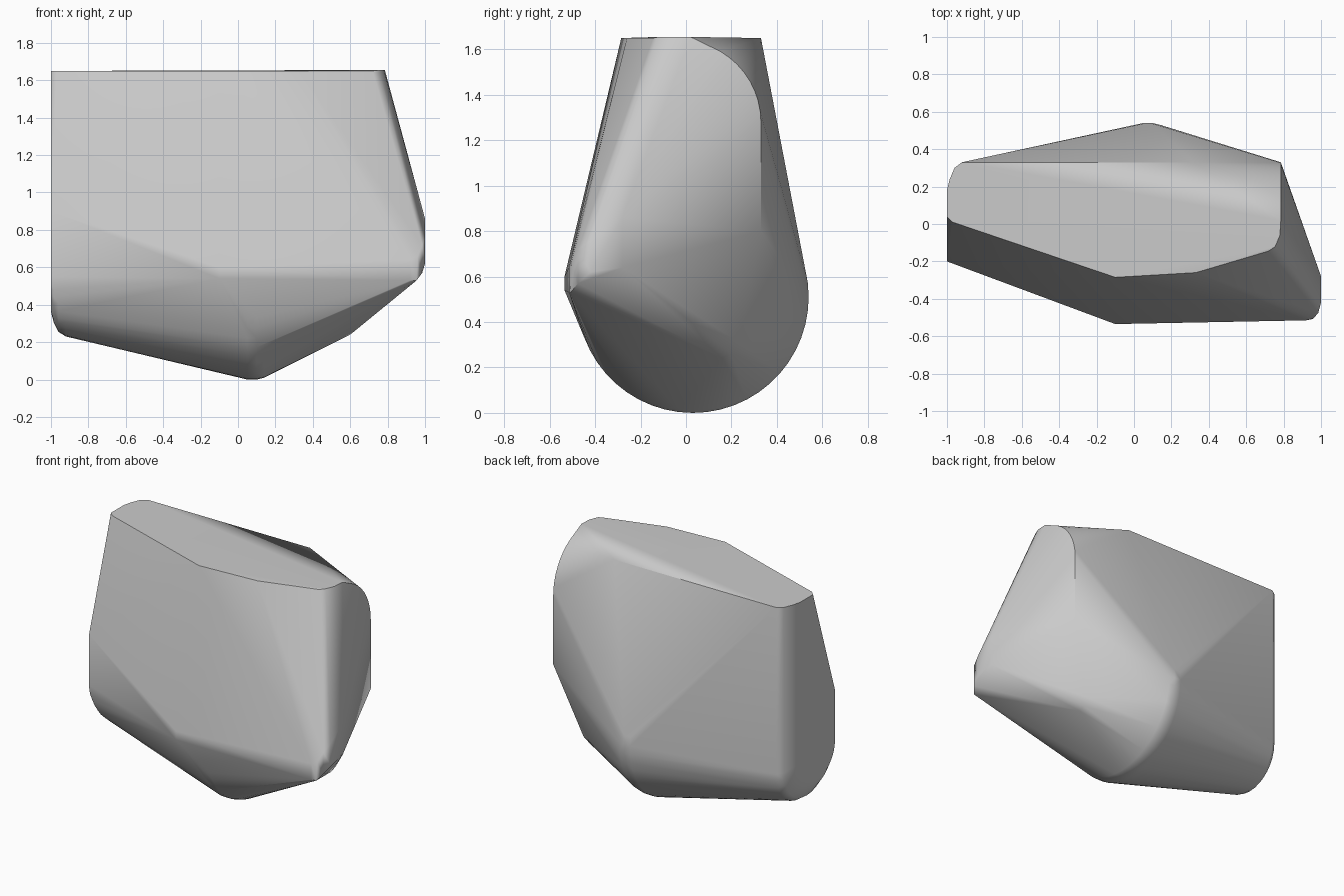
import bpy, bmesh, math

cube = bpy.data.objects.get("Cube")
if cube:
    bpy.data.objects.remove(cube, do_unlink=True)

stone = bpy.data.materials.new("light_grey")
stone.use_nodes = True
grey = (0.6, 0.6, 0.6, 1)
stone.diffuse_color = grey
stone.node_tree.nodes["Principled BSDF"].inputs["Base Color"].default_value = grey


def arc(x, y, z, radius, start, end, steps):
    """Points on an arc in the plane at x; angles in degrees from +y towards +z."""
    angles = [math.radians(start + (end - start) * i / steps) for i in range(steps + 1)]
    return [(x, y + radius * math.cos(a), z + radius * math.sin(a)) for a in angles]


points = []

# Round belly ring around the middle
for x, r in ((0.02, 0.50), (0.05, 0.51), (0.10, 0.51), (0.14, 0.50)):
    points += arc(x, 0.03, 0.51, r, -215, 35, 36)

# Left end, round below and upright above, with a softened rim
for x, y, z, r in ((-0.92, 0.065, 0.495, 0.265), (-0.96, 0.05, 0.505, 0.25),
                   (-0.985, 0.02, 0.525, 0.22), (-1.0, -0.01, 0.55, 0.19)):
    points += arc(x, y, z, r, -180, 0, 16)
    points.append((x, y + r, 1.65))
points += [(-1, -0.2, 0.9), (-1, 0.04, 1.65), (-0.97, 0.01, 1.65)]

# Flat top outline
points += [(-0.1, -0.285, 1.65), (0.33, -0.26, 1.65), (0.72, -0.145, 1.65),
           (0.755, -0.12, 1.655), (0.78, -0.06, 1.655), (0.785, 0.02, 1.655),
           (0.32, 0.33, 1.65)]

# Rounded back corner of the right end
points += arc(0.785, -0.03, 1.28, 0.36, 0, 75, 10)
points.append((0.785, 0.33, 0.8))

# Front ridge and right front corner
points += [(-0.1, -0.535, 0.54), (-0.1, -0.535, 0.6),
           (0.92, -0.515, 0.53), (0.92, -0.515, 0.64),
           (0.955, -0.508, 0.53), (0.96, -0.505, 0.66),
           (0.985, -0.475, 0.57), (0.985, -0.475, 0.72),
           (1, -0.42, 0.62), (1, -0.42, 0.76),
           (1, -0.28, 0.64), (1, -0.28, 0.86)]

# Lower right keel corner
points += [(0.6, 0.16, 0.24), (0.605, 0.2, 0.26), (0.62, 0.235, 0.31)]

# Wrap all the sections in one convex skin
bm = bmesh.new()
for p in points:
    bm.verts.new(p)
bmesh.ops.remove_doubles(bm, verts=bm.verts, dist=0.004)
bmesh.ops.convex_hull(bm, input=bm.verts)
loose = [v for v in bm.verts if not v.link_faces]
bmesh.ops.delete(bm, geom=loose, context='VERTS')
bmesh.ops.dissolve_limit(bm, angle_limit=math.radians(1), verts=bm.verts, edges=bm.edges)
bmesh.ops.recalc_face_normals(bm, faces=bm.faces)

mesh = bpy.data.meshes.new("faceted_boulder")
bm.to_mesh(mesh)
bm.free()
mesh.materials.append(stone)
boulder = bpy.data.objects.new("faceted_boulder", mesh)
bpy.context.collection.objects.link(boulder)

# Smooth the rounded rims and keep the crisp edges
bpy.ops.object.select_all(action='DESELECT')
boulder.select_set(True)
bpy.context.view_layer.objects.active = boulder
bpy.ops.object.shade_smooth_by_angle(angle=math.radians(40))
weighted = boulder.modifiers.new("even_shading", 'WEIGHTED_NORMAL')
weighted.keep_sharp = True
